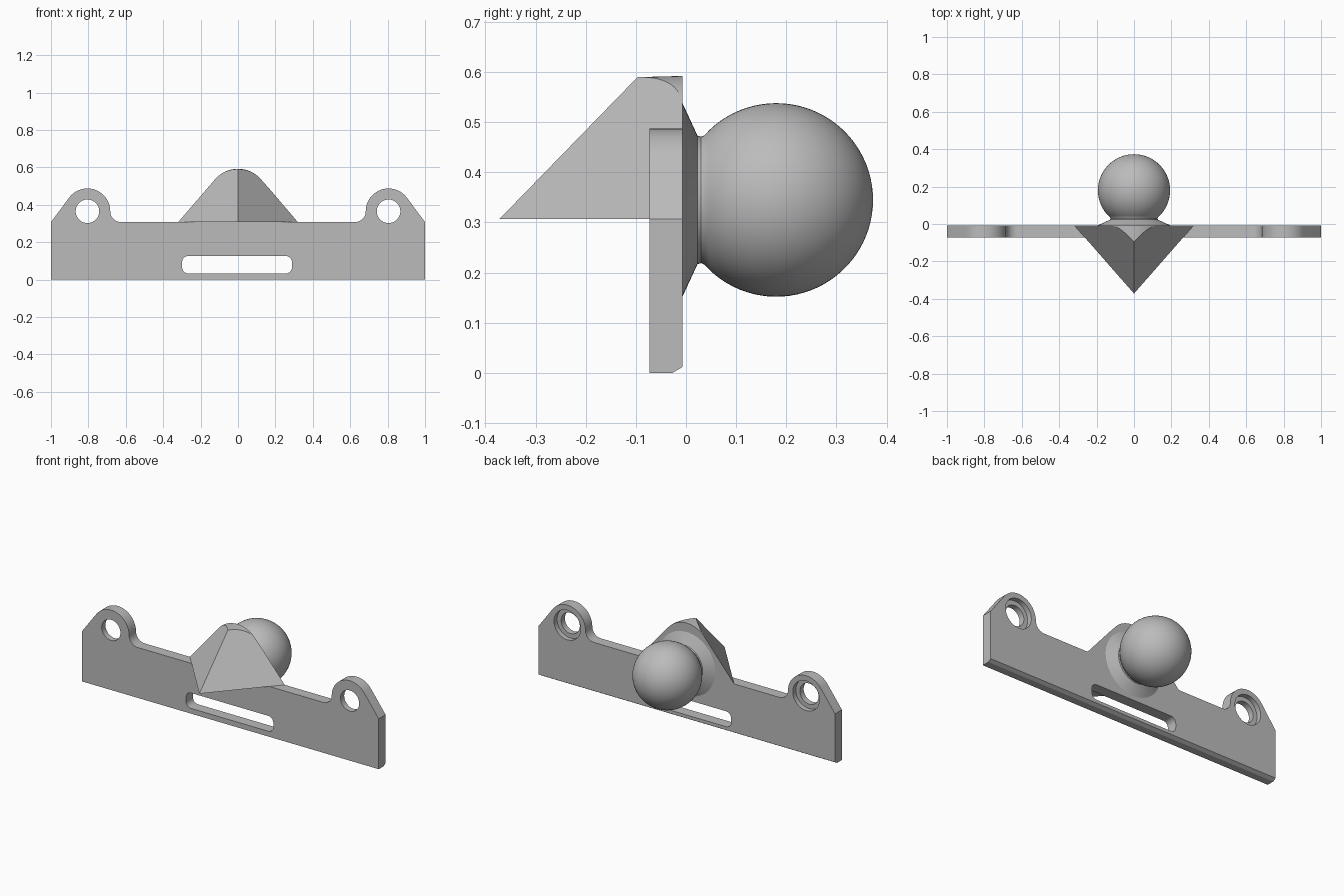
import bpy, bmesh, math
from mathutils import Vector

cube = bpy.data.objects.get("Cube")
if cube:
    bpy.data.objects.remove(cube, do_unlink=True)

BACK, FRONT = -0.007, -0.073
LEDGE, BALL_Z = 0.307, 0.345
EAR_X, EAR_Z, EAR_R, FILLET = 0.805, 0.365, 0.122, 0.058

grey = bpy.data.materials.new("plain grey")
grey.use_nodes = True
colour = (0.5, 0.5, 0.5, 1)
grey.diffuse_color = colour
grey.node_tree.nodes["Principled BSDF"].inputs["Base Color"].default_value = colour


def arc(cx, cz, r, start, end, n):
    """Points on an arc in the xz plane, angles in degrees."""
    angles = [math.radians(start + (end - start) * i / n) for i in range(n + 1)]
    return [(cx + r * math.cos(a), cz + r * math.sin(a)) for a in angles]


def make(name, bm):
    bmesh.ops.recalc_face_normals(bm, faces=bm.faces)
    mesh = bpy.data.meshes.new(name)
    bm.to_mesh(mesh)
    bm.free()
    mesh.materials.append(grey)
    obj = bpy.data.objects.new(name, mesh)
    bpy.context.collection.objects.link(obj)
    return obj


def loft(front, back, y0, y1):
    """Solid between two matching outlines in the xz plane."""
    bm = bmesh.new()
    a = [bm.verts.new((x, y0, z)) for x, z in front]
    b = [bm.verts.new((x, y1, z)) for x, z in back]
    bm.faces.new(a)
    bm.faces.new(b[::-1])
    for i in range(len(a)):
        j = (i + 1) % len(a)
        bm.faces.new((a[i], b[i], b[j], a[j]))
    return bm


def combine(obj, cutter, operation):
    """Apply a boolean and throw the cutter away."""
    mod = obj.modifiers.new("cut", 'BOOLEAN')
    mod.operation, mod.object, mod.solver = operation, cutter, 'EXACT'
    deps = bpy.context.evaluated_depsgraph_get()
    mesh = bpy.data.meshes.new_from_object(obj.evaluated_get(deps))
    obj.modifiers.clear()
    obj.data = mesh
    bpy.data.objects.remove(cutter, do_unlink=True)


def smooth(obj, angle=30):
    bpy.ops.object.select_all(action='DESELECT')
    obj.select_set(True)
    bpy.context.view_layer.objects.active = obj
    bpy.ops.object.shade_smooth_by_angle(angle=math.radians(angle))


# Plate with two rounded ears, mirrored about x = 0
dx, dz = 1 - EAR_X, LEDGE - EAR_Z
tangent = math.degrees(math.atan2(dz, dx) + math.acos(EAR_R / math.hypot(dx, dz)))
half = [(1, 0), (1, LEDGE)]
half += arc(EAR_X, EAR_Z, EAR_R, tangent, 180, 24)
half += arc(EAR_X - EAR_R - FILLET, EAR_Z, FILLET, 0, -90, 12)[1:]
outline = half + [(-x, z) for x, z in reversed(half)]
bm = loft(outline, outline, FRONT, BACK)

# Bevel along the lower back edge
cut = bmesh.ops.bisect_plane(bm, geom=bm.verts[:] + bm.edges[:] + bm.faces[:],
                             plane_co=(0, BACK, 0.012), plane_no=(0, 0.012, -0.02),
                             clear_outer=True)
bmesh.ops.holes_fill(bm, edges=[e for e in bm.edges if e.is_boundary])
plate = make("mounting_plate", bm)

# Long slot with rounded corners
slot = []
for cx, cz, start in ((0.255, 0.092, 0), (-0.265, 0.092, 90),
                      (-0.265, 0.066, 180), (0.255, 0.066, 270)):
    slot += arc(cx, cz, 0.034, start, start + 90, 8)
combine(plate, make("slot_cutter", loft(slot, slot, -0.2, 0.2)), 'DIFFERENCE')

# Screw holes, counterbored from the back
for side in (-1, 1):
    for radius, y0 in ((0.063, -0.2), (0.09, -0.037)):
        ring = arc(side * EAR_X, EAR_Z, radius, 0, 360, 48)[:-1]
        combine(plate, make("hole_cutter", loft(ring, ring, y0, 0.2)), 'DIFFERENCE')
smooth(plate)

# Pointed wedge in front, trimmed to a rounded crown
bm = bmesh.new()
corners = [bm.verts.new(p) for p in ((-0.32, BACK, LEDGE), (0.32, BACK, LEDGE),
                                     (0, -0.372, LEDGE), (0, BACK, 0.682))]
for skip in range(4):
    bm.faces.new([v for i, v in enumerate(corners) if i != skip])
wedge = make("front_wedge", bm)


def crown(top):
    r = 0.162
    return [(0.6, 0), (0.6, top - r)] + arc(0, top - r, r, 0, 180, 32) + [(-0.6, top - r), (-0.6, 0)]


def trim(top):
    # The crown follows the wedge flanks, then rounds over the peak
    r = 0.162
    return [(0.5, 0.1)] + arc(0, top - r, r, 41, 139, 32) + [(-0.5, 0.1)]


combine(wedge, make("crown_cutter", loft(trim(0.582), trim(0.595), -0.4, 0.1)), 'INTERSECT')
smooth(wedge, 20)

# Ball stud: flared collar, short neck and ball, turned around the y axis
BALL_Y, BALL_R = 0.18, 0.193
profile = [(0, -0.03), (0.193, -0.03), (0.193, BACK), (0.128, 0.023), (0.126, 0.03), (0.129, 0.037)]
begin = math.acos((0.037 - BALL_Y) / BALL_R)
for i in range(1, 33):
    a = begin * (1 - i / 32)
    profile.append((BALL_R * math.sin(a), BALL_Y + BALL_R * math.cos(a)))
bm = bmesh.new()
verts = [bm.verts.new((r, y, BALL_Z)) for r, y in profile]
edges = [bm.edges.new(pair) for pair in zip(verts, verts[1:])]
bmesh.ops.spin(bm, geom=verts + edges, cent=Vector((0, 0, BALL_Z)), axis=(0, 1, 0),
               angle=math.tau, steps=64, use_duplicate=False)
bmesh.ops.remove_doubles(bm, verts=bm.verts, dist=0.0001)
stud = make("ball_stud", bm)
smooth(stud)
